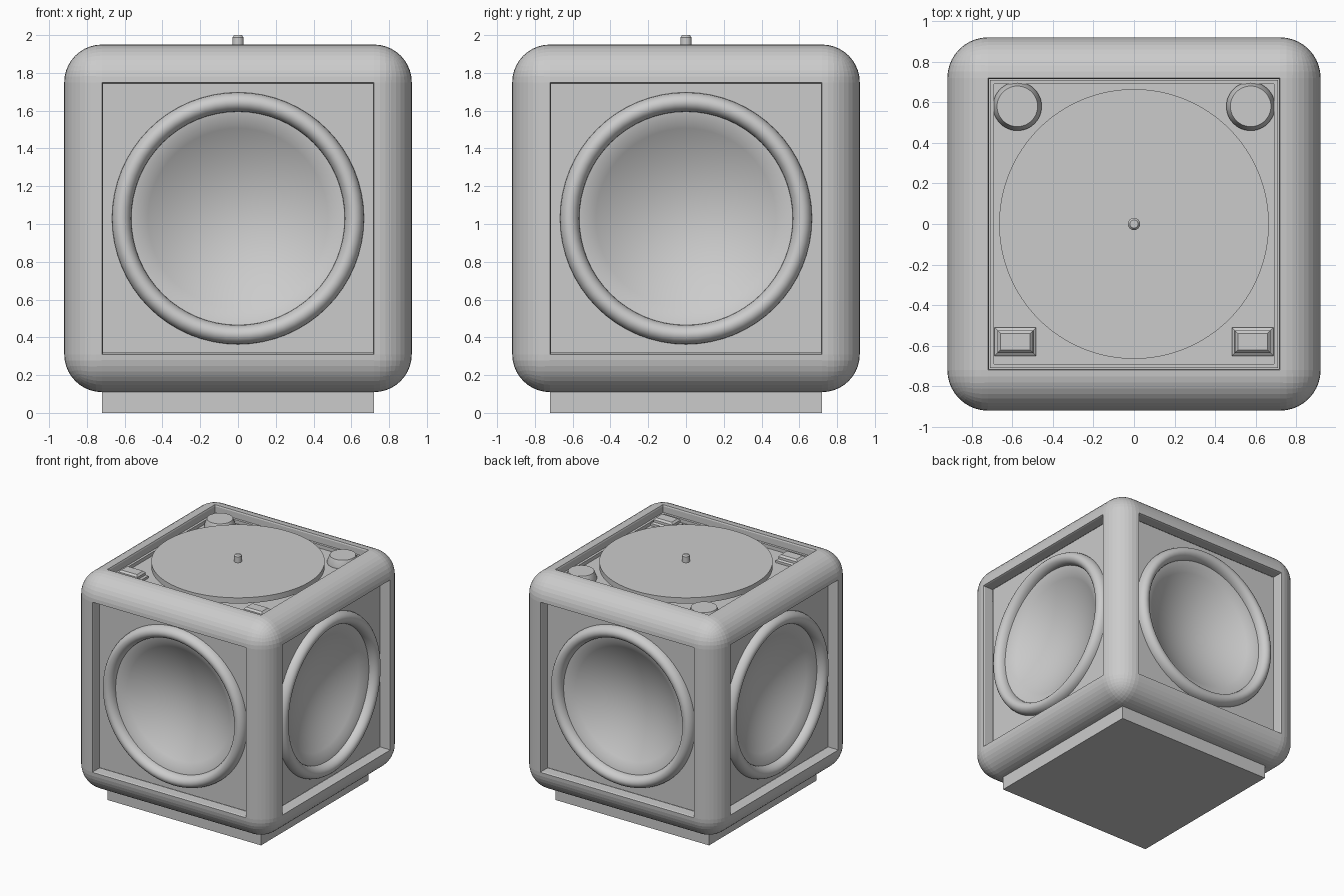
import bpy, bmesh, math
from mathutils import Matrix, Vector

default = bpy.data.objects.get("Cube")
if default:
    bpy.data.objects.remove(default, do_unlink=True)

GREY = (0.6, 0.6, 0.6, 1.0)
mat = bpy.data.materials.new("plain grey")
mat.use_nodes = True
mat.diffuse_color = GREY
mat.node_tree.nodes["Principled BSDF"].inputs["Base Color"].default_value = GREY

HALF = 0.92          # half width of the cabinet
RADIUS = 0.2         # rounding of its edges
OPEN = HALF - RADIUS # half width of each opening
MID = 1.03           # height of the cabinet centre
DECK = 1.86          # height of the sunken deck


def finish(bm, name, smooth=False):
    """Turn a bmesh into a named grey object."""
    bmesh.ops.recalc_face_normals(bm, faces=bm.faces)
    mesh = bpy.data.meshes.new(name)
    bm.to_mesh(mesh)
    bm.free()
    obj = bpy.data.objects.new(name, mesh)
    bpy.context.collection.objects.link(obj)
    mesh.materials.append(mat)
    if smooth:
        bpy.ops.object.select_all(action='DESELECT')
        obj.select_set(True)
        bpy.context.view_layer.objects.active = obj
        bpy.ops.object.shade_smooth_by_angle(angle=math.radians(30))
    return obj


def lathe(name, profile, centre=(0, 0, 0), segments=64, square=0.0, turn=None):
    """Spin (radius, height) points about z; optionally end in a square sheet."""
    bm = bmesh.new()
    rings = []
    for r, h in profile:
        count = 1 if r == 0 else segments
        angles = [math.tau * i / segments for i in range(count)]
        rings.append([bm.verts.new((r * math.cos(a), r * math.sin(a), h)) for a in angles])
    if square:
        h = profile[-1][1]
        ring = []
        for i in range(segments):
            c, s = math.cos(math.tau * i / segments), math.sin(math.tau * i / segments)
            k = square / max(abs(c), abs(s))
            ring.append(bm.verts.new((k * c, k * s, h)))
        rings.append(ring)
    for a, b in zip(rings, rings[1:]):
        for i in range(segments):
            j = (i + 1) % segments
            quad = [a[i % len(a)], a[j % len(a)], b[j % len(b)], b[i % len(b)]]
            bm.faces.new(list(dict.fromkeys(quad)))
    if turn:
        bmesh.ops.transform(bm, matrix=turn, verts=bm.verts)
    bmesh.ops.translate(bm, vec=Vector(centre), verts=bm.verts)
    return finish(bm, name, True)


def block(name, size, centre):
    bm = bmesh.new()
    bmesh.ops.create_cube(bm, size=1)
    bmesh.ops.scale(bm, vec=Vector(size), verts=bm.verts)
    bmesh.ops.translate(bm, vec=Vector(centre), verts=bm.verts)
    return finish(bm, name)


# Rounded cabinet with sunken openings on the sides and top
bm = bmesh.new()
bmesh.ops.create_cube(bm, size=2 * HALF)
bmesh.ops.bevel(bm, geom=bm.edges[:], offset=RADIUS, segments=10, profile=0.5, affect='EDGES')
bm.normal_update()
openings = [f for f in bm.faces if f.calc_area() > 1 and f.normal.z > -0.5]
for thickness, depth in ((0.006, -0.012), (0.001, -0.078)):
    bmesh.ops.inset_individual(bm, faces=openings, thickness=thickness, depth=depth)
bm.normal_update()
bmesh.ops.delete(bm, geom=[f for f in openings if f.normal.z < 0.5], context='FACES_ONLY')
bmesh.ops.translate(bm, vec=(0, 0, MID), verts=bm.verts)
finish(bm, "cabinet")

# Plinth under the cabinet
block("plinth", (2 * OPEN, 2 * OPEN, 0.12), (0, 0, 0.06))

# Speakers: concave cone, flat lip, rounded surround and square baffle
PANEL = HALF - 0.09
profile = []
for i in range(13):
    t = i / 12
    profile.append((0.52 * t, PANEL - 0.01 - 0.17 * (1 - t ** 2)))
profile.append((0.565, PANEL))
for i in range(13):
    a = math.pi * (1 - i / 12)
    profile.append((0.616 + 0.051 * math.cos(a), PANEL + 0.065 * math.sin(a)))
for i, side in enumerate(("front", "left", "back", "right")):
    turn = Matrix.Rotation(math.pi / 2 * i, 4, 'Z') @ Matrix.Rotation(math.pi / 2, 4, 'X')
    lathe(side + "_speaker", profile, (0, 0, MID), square=OPEN - 0.006, turn=turn)

# Thin raised border round the deck
for s in (-1, 1):
    block("deck_border_x", (0.02, 1.42, 0.03), (s * 0.7, 0, DECK + 0.015))
    block("deck_border_y", (1.42, 0.02, 0.03), (0, s * 0.7, DECK + 0.015))

# Turntable platter and spindle
lathe("platter", [(0, DECK), (0.6, DECK), (0.6, 1.89), (0.665, 1.89), (0.665, 1.938), (0, 1.938)], segments=96)
lathe("spindle", [(0.03, 1.93), (0.03, 1.988), (0.02, 2), (0, 2)], segments=24)

# Tapered knobs at the back and stepped buttons at the front
for s, side in ((1, "left"), (-1, "right")):
    lathe(side + "_knob", [(0.12, DECK), (0.12, 1.875), (0.1, 1.925), (0, 1.925)], (s * 0.575, 0.58, 0), 48)
    bm = bmesh.new()
    bmesh.ops.create_cube(bm, size=1)
    bmesh.ops.scale(bm, vec=(0.205, 0.14, 0.02), verts=bm.verts)
    bm.normal_update()
    top = [f for f in bm.faces if f.normal.z > 0.5]
    for thickness, depth in ((0.02, 0.01), (0.001, 0.02), (0.02, 0.015)):
        bmesh.ops.inset_individual(bm, faces=top, thickness=thickness, depth=depth)
    bmesh.ops.translate(bm, vec=(s * 0.585, -0.58, DECK + 0.01), verts=bm.verts)
    finish(bm, side + "_button")
